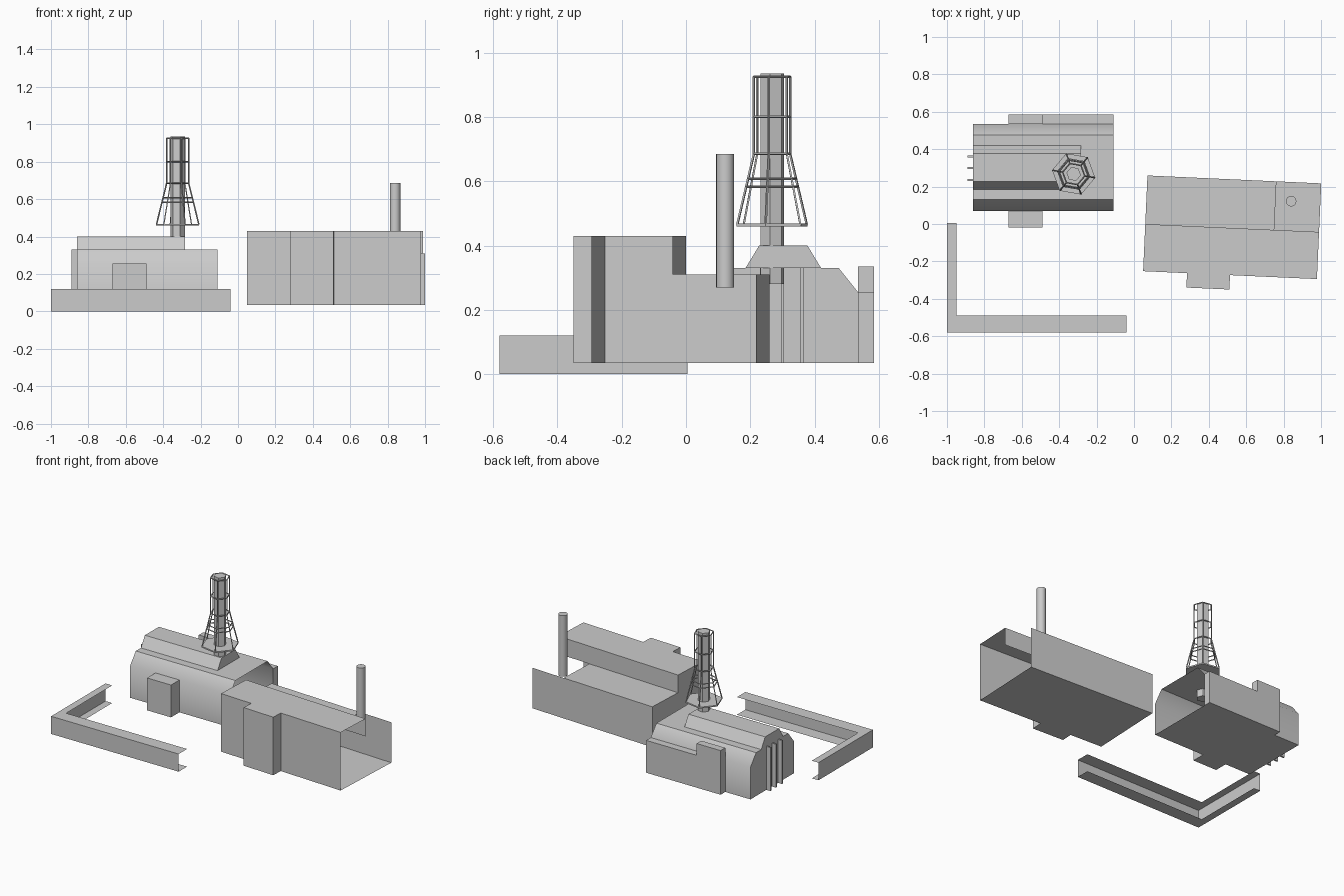
import bpy, bmesh, math
from mathutils import Vector, Matrix

cube = bpy.data.objects.get("Cube")
if cube:
    bpy.data.objects.remove(cube, do_unlink=True)

# Single plain grey
GREY = (0.6, 0.6, 0.6, 1.0)
grey = bpy.data.materials.new("plain grey")
grey.use_nodes = True
grey.diffuse_color = GREY
grey.node_tree.nodes["Principled BSDF"].inputs["Base Color"].default_value = GREY


def finish(name, bm, matrix=None, smooth=None):
    """Turn a bmesh into a named object, optionally smoothed below an angle."""
    bmesh.ops.recalc_face_normals(bm, faces=bm.faces)
    mesh = bpy.data.meshes.new(name)
    bm.to_mesh(mesh)
    bm.free()
    mesh.materials.append(grey)
    ob = bpy.data.objects.new(name, mesh)
    bpy.context.collection.objects.link(ob)
    if matrix:
        ob.matrix_world = matrix
    if smooth:
        bpy.ops.object.select_all(action='DESELECT')
        ob.select_set(True)
        bpy.context.view_layer.objects.active = ob
        bpy.ops.object.shade_smooth_by_angle(angle=math.radians(smooth))
    return ob


def box(name, lo, hi, matrix=None):
    bm = bmesh.new()
    lo, hi = Vector(lo), Vector(hi)
    size = hi - lo
    bmesh.ops.create_cube(bm, size=1, matrix=Matrix.Translation((lo + hi) / 2)
                          @ Matrix.Diagonal((*size, 1)))
    return finish(name, bm, matrix)


def hall(name, profile, x0, x1, caps=(True, True), skip=(), matrix=None, smooth=None):
    """Sweep a (y, z) profile along x; ends and single sides may stay open."""
    bm = bmesh.new()
    a = [bm.verts.new((x0, y, z)) for y, z in profile]
    b = [bm.verts.new((x1, y, z)) for y, z in profile]
    n = len(profile)
    for i in range(n):
        if i not in skip:
            j = (i + 1) % n
            bm.faces.new((a[i], a[j], b[j], b[i]))
    for ring, closed in zip((a, b), caps):
        if closed:
            bm.faces.new(ring)
    return finish(name, bm, matrix, smooth)


def prism(name, centre, radius, z0, z1, sides, phase=0.0, smooth=None):
    bm = bmesh.new()
    place = Matrix.Translation((*centre, (z0 + z1) / 2)) @ Matrix.Rotation(phase, 4, 'Z')
    bmesh.ops.create_cone(bm, cap_ends=True, segments=sides, radius1=radius,
                          radius2=radius, depth=z1 - z0, matrix=place)
    return finish(name, bm, smooth=smooth)


def rods(name, pairs, radius):
    """Thin square bars between pairs of points, in one object."""
    bm = bmesh.new()
    for p, q in pairs:
        d = q - p
        place = Matrix.Translation((p + q) / 2) @ d.to_track_quat('Z', 'Y').to_matrix().to_4x4()
        bmesh.ops.create_cone(bm, cap_ends=True, segments=4, radius1=radius,
                              radius2=radius, depth=d.length, matrix=place)
    return finish(name, bm)


BASE = 0.035

# Corner boundary wall: a channel open on its inner side and at both ends
bm = bmesh.new()
plan = [(-0.95, 0.005), (-1, 0.005), (-1, -0.58), (-0.04, -0.58), (-0.04, -0.49), (-0.95, -0.49)]
low = [bm.verts.new((x, y, 0)) for x, y in plan]
top = [bm.verts.new((x, y, 0.12)) for x, y in plan]
bm.faces.new(low)
bm.faces.new(top)
for i in (1, 2):
    bm.faces.new((low[i], low[i + 1], top[i + 1], top[i]))
finish("boundary_wall", bm)

# Hall with bevelled eaves, open at its inner end
MID = 0.3025
half = [(0.2325, BASE), (0.2325, 0.255), (0.1725, 0.33)]
hall("hall_body", [(MID - w, z) for w, z in half] + [(MID + w, z) for w, z in reversed(half)],
     -0.86, -0.11, caps=(True, False), smooth=45)

# Raised roof ridge
half = [(0.1175, 0.33), (0.075, 0.40)]
hall("roof_ridge", [(MID - w, z) for w, z in half] + [(MID + w, z) for w, z in reversed(half)],
     -0.86, -0.283)

# Hall annexes and end fins
box("front_annex", (-0.67, -0.02, BASE), (-0.49, 0.07, 0.255))
box("rear_annex_tall", (-0.67, 0.535, BASE), (-0.49, 0.585, 0.335))
box("rear_annex_low", (-0.49, 0.535, BASE), (-0.11, 0.585, 0.255))
for i, y in enumerate((0.235, 0.30, 0.36)):
    box(f"end_fin_{i + 1}", (-0.89, y - 0.005, BASE), (-0.855, y + 0.005, 0.33))

# Lattice tower: hexagonal shaft, platform, splayed legs and rings
TOWER = (-0.3225, 0.2675)
PHASE = math.radians(-10)


def corners(radius, z):
    return [Vector((TOWER[0] + radius * math.cos(PHASE + k * math.pi / 3),
                    TOWER[1] + radius * math.sin(PHASE + k * math.pi / 3), z))
            for k in range(6)]


def leg_radius(z):
    return 0.06 + 0.055 * max(0, 0.685 - z) / 0.22


# Cone segments start on +y, so turn by thirty degrees to match the corners
TURN = PHASE + math.radians(30)
prism("tower_shaft", TOWER, 0.039, 0.28, 0.935, 6, TURN)
prism("tower_platform", TOWER, 0.117, 0.459, 0.468, 6, TURN)
foot, knee, head = (corners(leg_radius(z), z) for z in (0.465, 0.685, 0.925))
rods("tower_legs", list(zip(foot, knee)) + list(zip(knee, head)), 0.004)
bars = []
for z in (0.583, 0.608, 0.685, 0.80, 0.925):
    ring = corners(leg_radius(z), z)
    bars += zip(ring, ring[1:] + ring[:1])
rods("tower_rings", bars, 0.004)

# Stepped works building, turned slightly, open at its outer end
turned = Matrix.Translation((0.525, -0.0175, 0)) @ Matrix.Rotation(math.radians(-2.6), 4, 'Z')
LENGTH, DEPTH, STEP = 0.465, 0.256, -0.004
shell = [(-DEPTH, BASE), (DEPTH, BASE), (DEPTH, 0.31), (STEP, 0.31), (STEP, 0.43), (-DEPTH, 0.43)]
hall("works_shell", shell, -LENGTH, LENGTH, caps=(True, False), skip=(2,), matrix=turned)
bm = bmesh.new()
bm.faces.new([bm.verts.new((x, y, 0.31)) for x, y in
              ((-LENGTH, STEP), (0.225, STEP), (0.225, DEPTH), (-LENGTH, DEPTH))])
finish("works_low_roof", bm, turned)
box("works_annex", (-0.23, -0.333, BASE), (0, -DEPTH, 0.43), turned)

# Chimney
prism("chimney", (0.84, 0.122), 0.028, 0.27, 0.685, 24, smooth=40)
